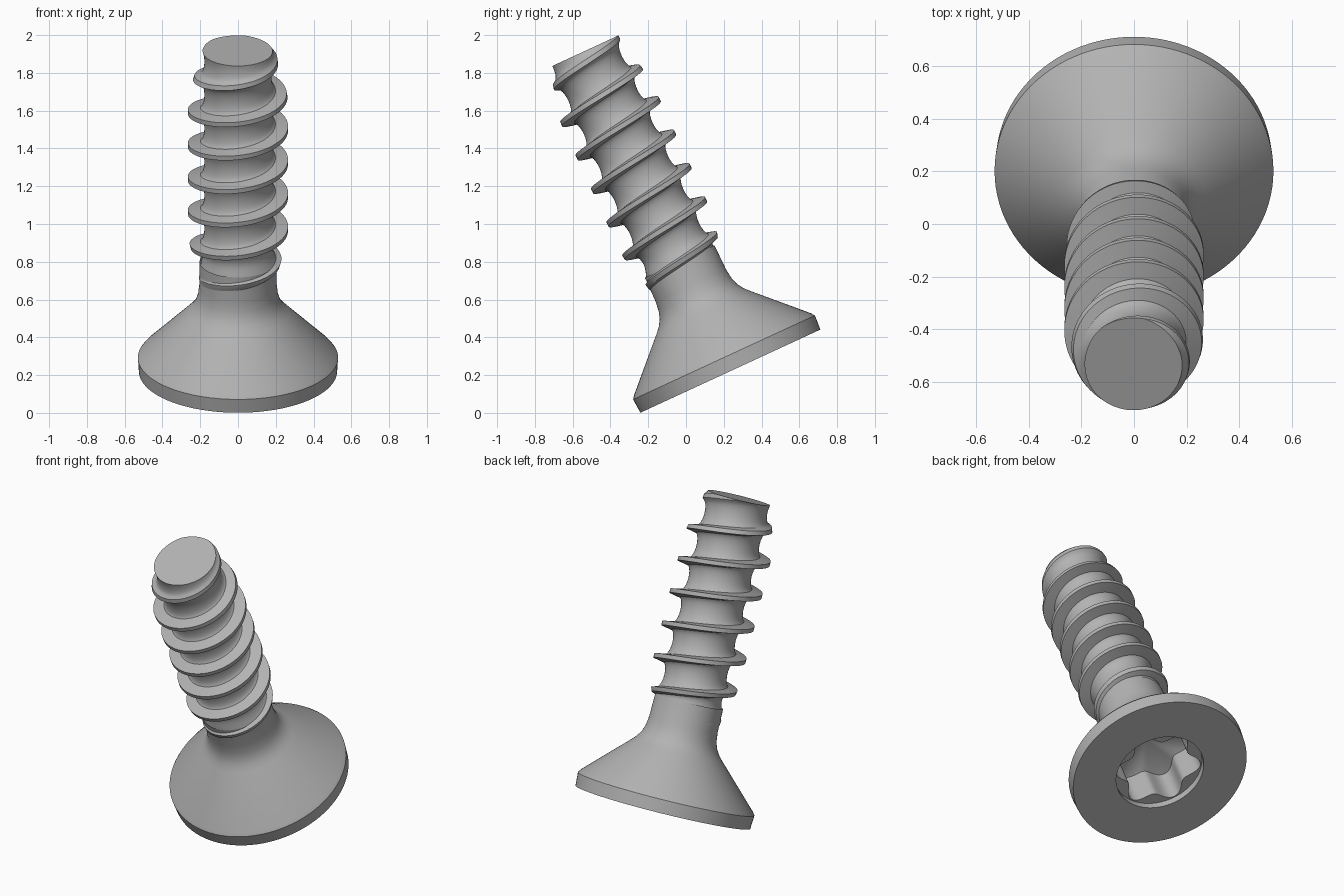
import bpy, bmesh
from math import sin, cos, pi, radians, sqrt
from mathutils import Matrix

cube = bpy.data.objects.get("Cube")
if cube:
    bpy.data.objects.remove(cube, do_unlink=True)

SEG = 96            # sides around the axis
PITCH = 0.195
LENGTH = 1.862
TILT = Matrix.Translation((0, 0.235, 0.221)) @ Matrix.Rotation(radians(24.8), 4, 'X')

steel = bpy.data.materials.new("steel grey")
steel.use_nodes = True
steel.diffuse_color = (0.45, 0.45, 0.45, 1)
steel.node_tree.nodes["Principled BSDF"].inputs["Base Color"].default_value = (0.45, 0.45, 0.45, 1)


def finish(name, bm):
    bmesh.ops.recalc_face_normals(bm, faces=bm.faces)
    mesh = bpy.data.meshes.new(name)
    bm.to_mesh(mesh)
    bm.free()
    mesh.materials.append(steel)
    obj = bpy.data.objects.new(name, mesh)
    bpy.context.collection.objects.link(obj)
    obj.matrix_world = TILT
    bpy.ops.object.select_all(action='DESELECT')
    obj.select_set(True)
    bpy.context.view_layer.objects.active = obj
    bpy.ops.object.shade_smooth_by_angle(angle=radians(32))
    return obj


def ramp(x, a, b):
    t = min(1, max(0, (x - a) / (b - a)))
    return t * t * (3 - 2 * t)


# Head, neck and six-lobed drive recess: one stack of rings
def lobes(a):
    return 0.226 - 0.033 * cos(6 * a)


rings = [(lobes, 0.25), (lobes, 0.04), (0.265, 0.04), (0.265, 0.0), (0.525, 0.0),
         (0.53, 0.08), (0.515, 0.1), (0.27, 0.345), (0.245, 0.373), (0.225, 0.405),
         (0.212, 0.445), (0.205, 0.5), (0.203, 0.64)]
bm = bmesh.new()
angles = [2 * pi * i / SEG for i in range(SEG)]
loops = []
for radius, z in rings:
    loop = []
    for a in angles:
        r = radius(a) if callable(radius) else radius
        loop.append(bm.verts.new((r * cos(a), r * sin(a), z)))
    loops.append(loop)
for low, high in zip(loops, loops[1:]):
    for i in range(SEG):
        j = (i + 1) % SEG
        bm.faces.new((low[i], low[j], high[j], high[i]))
floor = bm.verts.new((0, 0, 0.31))
for i in range(SEG):
    bm.faces.new((loops[0][i], loops[0][(i + 1) % SEG], floor))
finish("head", bm)


# Threaded shank: helical strip with a hollow groove and a thin rib
def strip_radius(off, rib, z):
    hollow = 0.208 - 0.03 * sqrt(max(0, 1 - ((0.5 - abs(off)) / 0.4) ** 2))
    groove = 0.203 + (hollow - 0.203) * ramp(z, 0.58, 0.72)
    grow = ramp(z, 0.5, 0.83) * (1 - ramp(z, 1.56, 1.84))
    return groove + 0.057 * rib * grow


profile = [(-0.5, 0), (-0.4, 0), (-0.3, 0), (-0.22, 0), (-0.16, 0), (-0.12, 0), (-0.065, 1),
           (0.065, 1), (0.12, 0), (0.16, 0), (0.22, 0), (0.3, 0), (0.4, 0), (0.5, 0)]


def groove_shape(off):
    # widest beside the rib, narrowest midway
    return 0.5 - abs(off)


bm = bmesh.new()
first = 1.465 - 6 * PITCH
rows = []
for i in range(9 * SEG + 1):
    a = pi / 2 + 2 * pi * i / SEG
    row = []
    for off, rib in profile:
        z = first + PITCH * (i / SEG + off)
        r = strip_radius(off, rib, z)
        row.append(bm.verts.new((r * cos(a), r * sin(a), z)))
    rows.append(row)
for a, b in zip(rows, rows[1:]):
    for k in range(len(profile) - 1):
        bm.faces.new((a[k], b[k], b[k + 1], a[k + 1]))
bmesh.ops.remove_doubles(bm, verts=bm.verts, dist=0.0005)

# Trim the strip square at both ends and close the tip
for z, up in ((0.5, False), (LENGTH, True)):
    bmesh.ops.bisect_plane(bm, geom=bm.verts[:] + bm.edges[:] + bm.faces[:], dist=1e-5,
                           plane_co=(0, 0, z), plane_no=(0, 0, 1),
                           clear_outer=up, clear_inner=not up)
rim = [e for e in bm.edges if e.is_boundary and all(v.co.z > LENGTH - 0.001 for v in e.verts)]
bmesh.ops.holes_fill(bm, edges=rim, sides=0)
finish("threaded_shank", bm)
